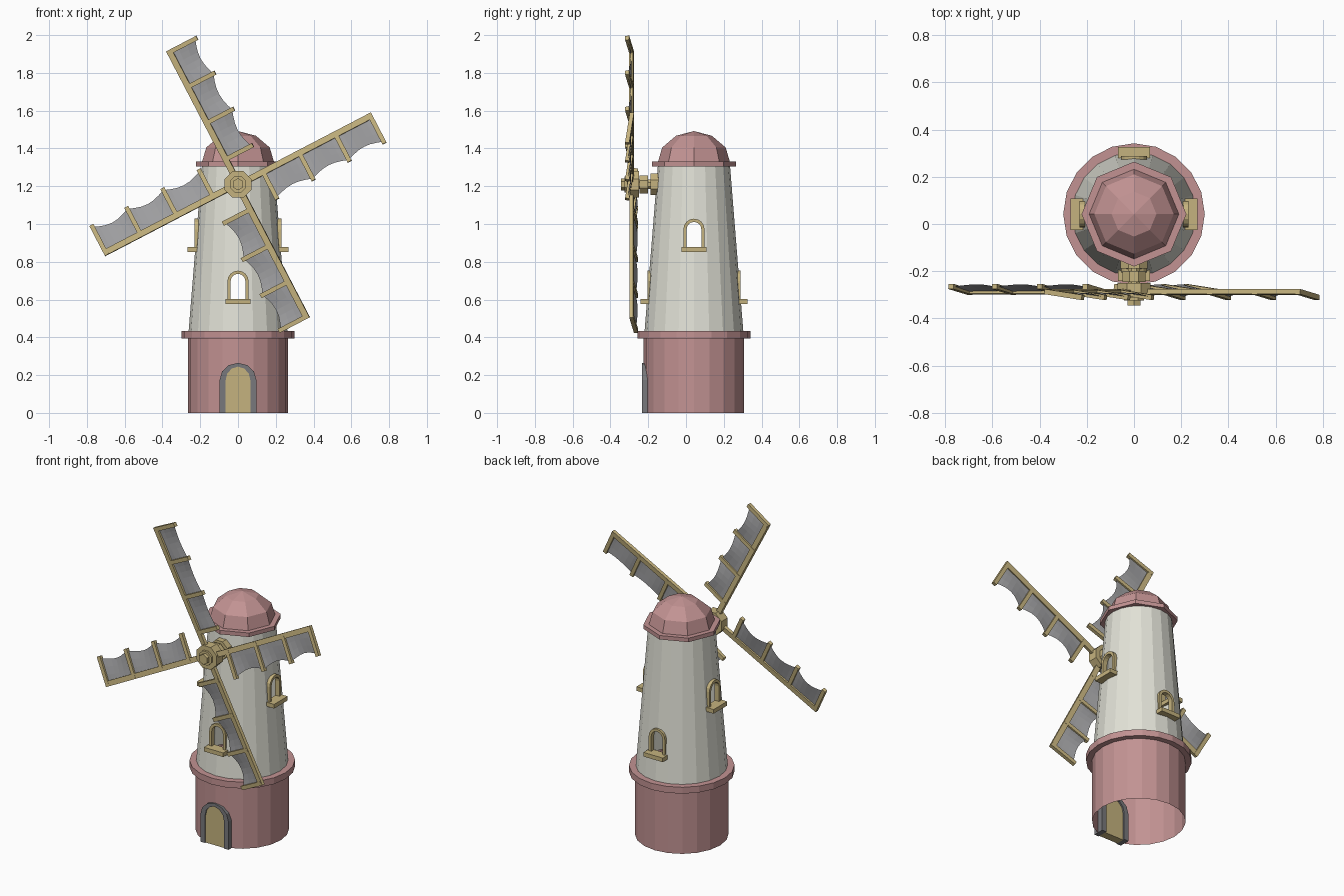
import bpy, bmesh
from math import sin, cos, pi, radians
from mathutils import Matrix, Vector

if "Cube" in bpy.data.objects:
    bpy.data.objects.remove(bpy.data.objects["Cube"])

CY = 0.042          # tower axis in y
HUB_Z = 1.21


def material(name, rgb):
    m = bpy.data.materials.new(name)
    m.diffuse_color = (*rgb, 1)
    m.use_nodes = True
    m.node_tree.nodes["Principled BSDF"].inputs["Base Color"].default_value = m.diffuse_color
    return m


PINK = material("pink", (0.54, 0.29, 0.29))
CREAM = material("cream", (0.76, 0.76, 0.68))
WOOD = material("wood", (0.56, 0.45, 0.21))
STONE = material("stone", (0.19, 0.19, 0.20))
CLOTH = material("cloth", (0.36, 0.36, 0.37))


def finish(name, bm, mat, M=Matrix()):
    bmesh.ops.recalc_face_normals(bm, faces=bm.faces)
    me = bpy.data.meshes.new(name)
    bm.to_mesh(me)
    bm.free()
    me.transform(M)
    ob = bpy.data.objects.new(name, me)
    bpy.context.collection.objects.link(ob)
    if mat:
        me.materials.append(mat)
    return ob


def lathe(name, profile, sides, mat, closed=False):
    bm = bmesh.new()
    rings = [[bm.verts.new((r * cos(2 * pi * i / sides), r * sin(2 * pi * i / sides), z))
              for i in range(sides)] for r, z in profile]
    pairs = list(zip(rings, rings[1:])) + ([(rings[-1], rings[0])] if closed else [])
    for a, b in pairs:
        for i in range(sides):
            j = (i + 1) % sides
            bm.faces.new((a[i], a[j], b[j], b[i]))
    bmesh.ops.remove_doubles(bm, verts=bm.verts, dist=1e-5)
    return finish(name, bm, mat, Matrix.Translation((0, CY, 0)))


def prism(name, pts, y0, y1, mat, M=Matrix()):
    """Extrude an x-z outline from y0 to y1."""
    bm = bmesh.new()
    f = bm.faces.new([bm.verts.new((x, y0, z)) for x, z in pts])
    ext = bmesh.ops.extrude_face_region(bm, geom=[f], use_keep_orig=True)
    bmesh.ops.translate(bm, vec=(0, y1 - y0, 0),
                        verts=[v for v in ext["geom"] if isinstance(v, bmesh.types.BMVert)])
    return finish(name, bm, mat, M)


def rect(x0, x1, z0, z1):
    return [(x0, z0), (x1, z0), (x1, z1), (x0, z1)]


def ngon(r, n, z):
    return [(r * cos(2 * pi * (i + .5) / n), z + r * sin(2 * pi * (i + .5) / n)) for i in range(n)]


def arch(w, z0, spring, top, n):
    arc = [(w * cos(pi * i / n), spring + (top - spring) * sin(pi * i / n)) for i in range(n + 1)]
    return [(w, z0)] + arc + [(-w, z0)]


# Base with ledge, open underneath
lathe("base", [(.266, 0), (.266, .393), (.30, .393), (.30, .433), (.255, .433)], 20, PINK)

# Tapered tower, thin wall
tower = lathe("tower", [(.262, .425), (.191, 1.31), (.185, 1.31), (.256, .425)], 20, CREAM, True)

# Domed eight-sided cap
lathe("cap", [(.18, 1.305), (.222, 1.305), (.222, 1.33), (.19, 1.33),
              (.168, 1.405), (.095, 1.467), (0, 1.492)], 8, PINK)

# Windows: front and back low, sides high
for k, label in enumerate(("front", "right", "back", "left")):
    M = Matrix.Translation((0, CY, 0)) @ Matrix.Rotation(k * pi / 2, 4, 'Z')
    z, r = (.60, .247) if k % 2 == 0 else (.875, .231)
    outer = arch(.056, z, z + .097, z + .153, 8)
    inner = arch(.039, z, z + .097, z + .136, 8)
    prism(label + "_window_frame", outer + inner[::-1], -r, -r + .03, WOOD, M)
    prism(label + "_window_sill", rect(-.067, .067, z - .023, z + .003), -r - .037, -r + .028, WOOD, M)
    cutter = prism(label + "_window_cutter", arch(.045, z - .01, z + .097, z + .142, 8),
                   -.32, -.12, None, M)
    cutter.hide_render = True
    cutter.hide_viewport = True
    mod = tower.modifiers.new(label + "_opening", 'BOOLEAN')
    mod.object = cutter
    mod.operation = 'DIFFERENCE'
    mod.solver = 'EXACT'

# Bake openings, then drop the cutters
dg = bpy.context.evaluated_depsgraph_get()
cut = bpy.data.meshes.new_from_object(tower.evaluated_get(dg))
tower.modifiers.clear()
tower.data = cut
for ob in [o for o in bpy.data.objects if o.name.endswith("_cutter")]:
    bpy.data.objects.remove(ob)

# Door
d_out = arch(.097, 0, .175, .265, 6)
d_in = arch(.066, 0, .17, .245, 6)
prism("door_frame", d_out + d_in[::-1], -.233, -.165, STONE)
prism("door", d_in, -.226, -.175, WOOD)

# Shaft and hub
for name, r, n, y0, y1 in (("shaft_mount", .062, 8, -.188, -.14),
                           ("shaft", .028, 8, -.33, -.14),
                           ("shaft_collar", .052, 8, -.245, -.20),
                           ("hub", .076, 8, -.312, -.25),
                           ("hub_washer", .046, 8, -.325, -.31),
                           ("hub_nut", .032, 6, -.345, -.32)):
    prism(name, ngon(r, n, HUB_Z), y0, y1, WOOD)

# Four sails, opposite pairs pitched the other way
BARS = [.148, .365, .58, .788]
for k in range(4):
    pitch = radians(-8 if k < 2 else 8)
    M = (Matrix.Translation((0, -.288, HUB_Z)) @ Matrix.Rotation(-radians(27.5 + 90 * k), 4, 'Y')
         @ Matrix.Rotation(pitch, 4, 'X'))
    prism(f"sail_arm_{k}", rect(0, .8, -.02, .012), -.01, .01, WOOD, M)
    for i, u in enumerate(BARS):
        prism(f"sail_bar_{k}_{i}", rect(u - .012, u + .012, -.168, .008), -.011, .011, WOOD, M)
    # Cloth with scalloped edge, bellied between bars
    bm = bmesh.new()
    cols = []
    for a, b in zip(BARS, BARS[1:]):
        for i in range(7 if b == BARS[-1] else 6):
            s = sin(pi * i / 6)
            cols.append([bm.verts.new((a + (b - a) * i / 6, .014 * s * w,
                                       -.005 - w * (.152 - .026 * s))) for w in (0, .33, .67, 1)])
    for p, q in zip(cols, cols[1:]):
        for i in range(3):
            bm.faces.new((p[i], q[i], q[i + 1], p[i + 1]))
    finish(f"sail_cloth_{k}", bm, CLOTH, M)
